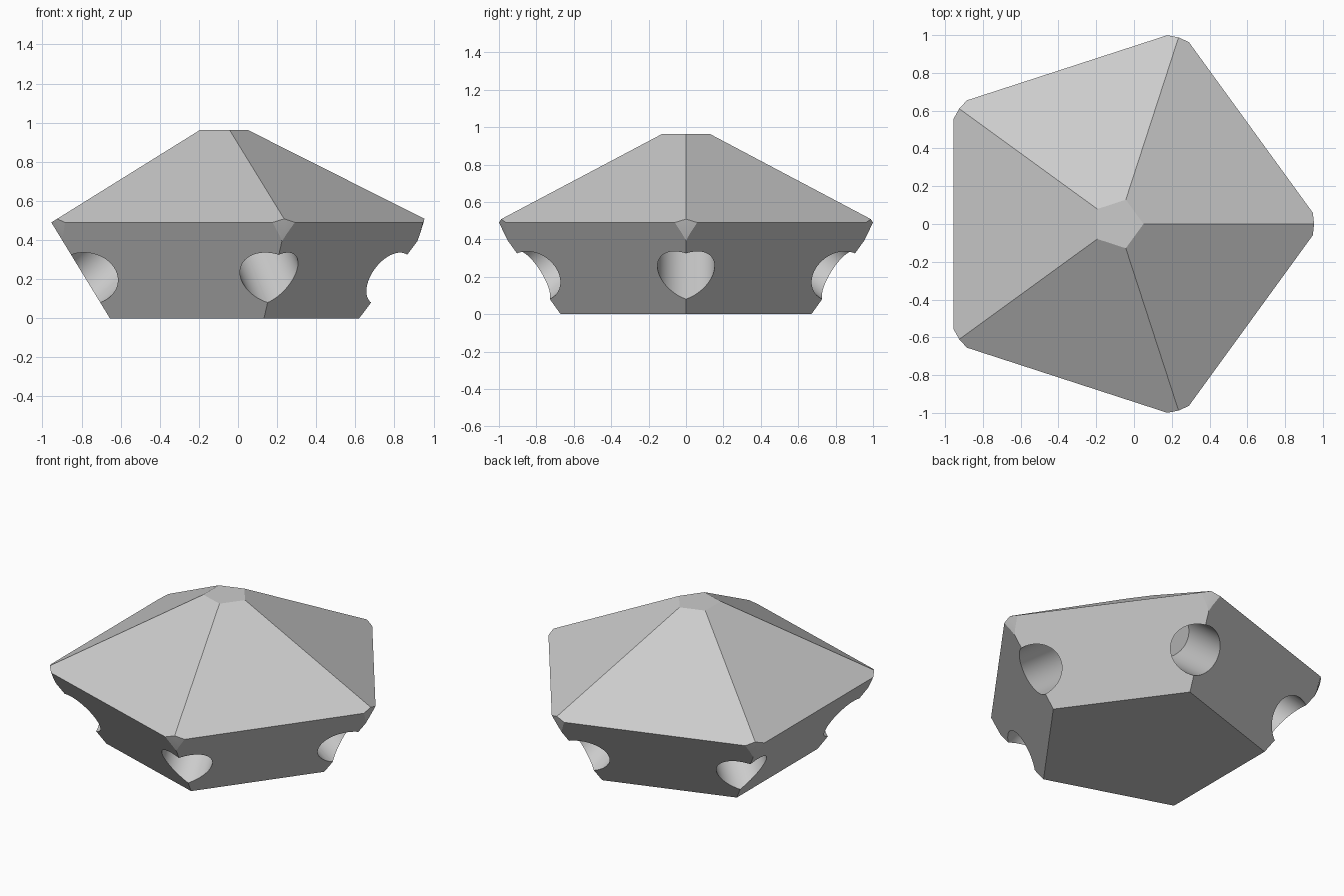
import bpy, bmesh, math
from mathutils import Vector

if "Cube" in bpy.data.objects:
    bpy.data.objects.remove(bpy.data.objects["Cube"], do_unlink=True)

SIDES = 5
AXIS_X = -0.085          # pentagon axis
BASE_R, RIM_R, TOP_R = 0.705, 1.075, 0.135
RIM_Z, TOP_Z = 0.49, 0.963


def new_object(name, bm):
    bmesh.ops.recalc_face_normals(bm, faces=bm.faces)
    mesh = bpy.data.meshes.new(name)
    bm.to_mesh(mesh)
    bm.free()
    obj = bpy.data.objects.new(name, mesh)
    bpy.context.collection.objects.link(obj)
    return obj


def radial(angle, r, z):
    return Vector((AXIS_X + r * math.cos(angle), r * math.sin(angle), z))


angles = [math.tau * i / SIDES for i in range(SIDES)]

# Body: three stacked pentagons joined into a flared base and a roof
bm = bmesh.new()
rings = [[bm.verts.new(radial(a, r, z)) for a in angles]
         for r, z in ((BASE_R, 0), (RIM_R, RIM_Z), (TOP_R, TOP_Z))]
for low, high in zip(rings, rings[1:]):
    for i in range(SIDES):
        j = (i + 1) % SIDES
        bm.faces.new((low[i], low[j], high[j], high[i]))
bm.faces.new(rings[0])
bm.faces.new(rings[-1])
body = new_object("pentagonal_hub", bm)

# Large ball that trims the rim corners
bm = bmesh.new()
bmesh.ops.create_uvsphere(bm, u_segments=80, v_segments=48, radius=1.0725)
bmesh.ops.translate(bm, verts=bm.verts, vec=(AXIS_X, 0, 0.775))
cutters = [(new_object("corner_trimmer", bm), 'INTERSECT')]

# Blind round sockets drilled square to each sloping base edge
HOLE_R, HOLE_Z, DEPTH, OUTSIDE = 0.153, 0.2025, 0.7, 0.3
hole_edge_r = BASE_R + (RIM_R - BASE_R) * HOLE_Z / RIM_Z
for a in angles:
    edge = radial(a, RIM_R, RIM_Z) - radial(a, BASE_R, 0)
    tangent = Vector((-math.sin(a), math.cos(a), 0))
    outward = tangent.cross(edge).normalized()
    middle = radial(a, hole_edge_r, HOLE_Z) + outward * (OUTSIDE - DEPTH) / 2
    bm = bmesh.new()
    bmesh.ops.create_cone(bm, cap_ends=True, segments=64, radius1=HOLE_R,
                          radius2=HOLE_R, depth=DEPTH + OUTSIDE)
    bmesh.ops.rotate(bm, verts=bm.verts,
                     matrix=outward.to_track_quat('Z', 'Y').to_matrix())
    bmesh.ops.translate(bm, verts=bm.verts, vec=middle)
    cutters.append((new_object("socket_cutter", bm), 'DIFFERENCE'))

# Apply the cuts and remove the helpers
bpy.ops.object.select_all(action='DESELECT')
body.select_set(True)
bpy.context.view_layer.objects.active = body
for cutter, operation in cutters:
    cutter.hide_render = True
    mod = body.modifiers.new(cutter.name, 'BOOLEAN')
    mod.operation = operation
    mod.solver = 'EXACT'
    mod.object = cutter
    bpy.ops.object.modifier_apply(modifier=mod.name)
    bpy.data.objects.remove(cutter, do_unlink=True)

bpy.ops.object.shade_smooth_by_angle(angle=math.radians(15))

# Single grey finish
grey = bpy.data.materials.new("light_grey")
grey.use_nodes = True
colour = (0.6, 0.6, 0.6, 1)
grey.diffuse_color = colour
grey.node_tree.nodes["Principled BSDF"].inputs["Base Color"].default_value = colour
body.data.materials.clear()
body.data.materials.append(grey)
for poly in body.data.polygons:
    poly.material_index = 0
